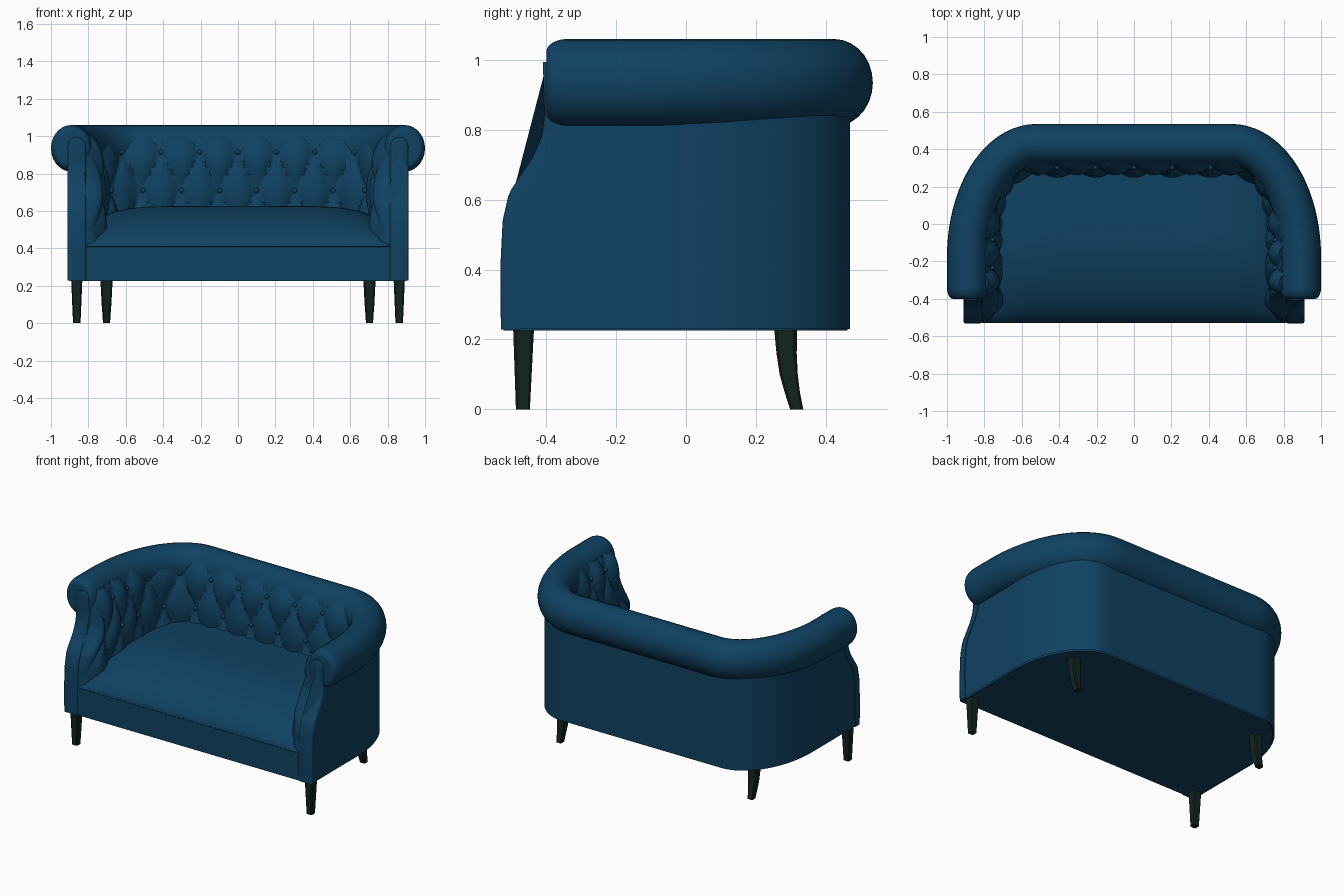
import bpy, bmesh, math
from mathutils import Vector

cube = bpy.data.objects.get("Cube")
if cube:
    bpy.data.objects.remove(cube, do_unlink=True)


def material(name, color, rough):
    m = bpy.data.materials.new(name)
    m.use_nodes = True
    m.diffuse_color = color
    bsdf = m.node_tree.nodes["Principled BSDF"]
    bsdf.inputs["Base Color"].default_value = color
    bsdf.inputs["Roughness"].default_value = rough
    return m


BLUE = material("blue fabric", (0.005, 0.054, 0.122, 1), 0.7)
DARK = material("dark wood", (0.006, 0.018, 0.015, 1), 0.5)


def finish(name, bm, mat, angle=40):
    bmesh.ops.recalc_face_normals(bm, faces=bm.faces)
    mesh = bpy.data.meshes.new(name)
    bm.to_mesh(mesh)
    bm.free()
    mesh.materials.append(mat)
    ob = bpy.data.objects.new(name, mesh)
    bpy.context.collection.objects.link(ob)
    bpy.ops.object.select_all(action="DESELECT")
    ob.select_set(True)
    bpy.context.view_layer.objects.active = ob
    bpy.ops.object.shade_smooth_by_angle(angle=math.radians(angle))
    return ob


def loft(name, rings, mat, angle=40, closed=True, caps=True):
    """Skin a list of point rings."""
    bm = bmesh.new()
    vs = [[bm.verts.new(p) for p in ring] for ring in rings]
    n = len(vs[0])
    for a, b in zip(vs, vs[1:]):
        for j in range(n if closed else n - 1):
            k = (j + 1) % n
            bm.faces.new((a[j], a[k], b[k], b[j]))
    if caps:
        bm.faces.new(vs[0])
        bm.faces.new(vs[-1])
    return finish(name, bm, mat, angle)


def u_path(hx, yb, rx, ry, yf, nb=50, nc=28, ns=40):
    """U-shaped plan: list of (point, outward normal, distance from back centre)."""
    half = [Vector(((hx - rx) * i / nb, yb, 0)) for i in range(nb)]
    for i in range(nc):
        a = math.pi / 2 * (1 - i / nc)
        half.append(Vector((hx - rx + rx * math.cos(a), yb - ry + ry * math.sin(a), 0)))
    for i in range(ns + 1):
        t = 1 - (1 - i / ns) ** 2
        half.append(Vector((hx, yb - ry + (yf - yb + ry) * t, 0)))
    pts = [Vector((-p.x, p.y, 0)) for p in half[:0:-1]] + half
    dist = [0]
    for a, b in zip(pts, pts[1:]):
        dist.append(dist[-1] + (b - a).length)
    out = []
    for i, p in enumerate(pts):
        d = (pts[min(i + 1, len(pts) - 1)] - pts[max(i - 1, 0)]).normalized()
        out.append((p, Vector((-d.y, d.x, 0)), dist[i] - dist[-1] / 2))
    return out


# Arm front outline: (height, front y)
OUTLINE = [(0.23, -0.52), (0.4, -0.522), (0.54, -0.515), (0.62, -0.497), (0.66, -0.47),
           (0.72, -0.43), (0.78, -0.403), (0.84, -0.395), (1.0, -0.4)]
FRONT = -0.525


def front_y(z):
    for (z0, y0), (z1, y1) in zip(OUTLINE, OUTLINE[1:]):
        if z <= z1:
            return y0 + (y1 - y0) * max(0, (z - z0) / (z1 - z0))
    return OUTLINE[-1][1]


def shear(p, z):
    k = min(max(p.y / FRONT, 0), 1)
    return Vector((p.x, p.y + (front_y(z) - FRONT) * k, z))


# Tufted shell: smooth outside wall, diamond-buttoned inside
STEP, ROW_HI, ROW_LO = 0.205, 0.915, 0.71
outer = u_path(0.908, 0.47, 0.32, 0.5, FRONT)
inner = u_path(0.74, 0.285, 0.2, 0.3, FRONT)
END = inner[-1][2]


def pad(sample, z):
    p, n, d = sample
    s = max(0, (z - 0.6) / 0.4)
    u, v = d / STEP, (z - ROW_HI) / (2 * (ROW_HI - ROW_LO))
    tuft = abs(math.sin(math.pi * (u + v)) * math.sin(math.pi * (u - v))) ** 0.5
    e = min((END - abs(d)) / 0.1, 1)
    edge = 1 - math.sqrt(max(0, 1 - (1 - e) ** 2))
    shift = 0.01 * s + 0.06 * s ** 5 + 0.07 * edge - 0.04 * tuft * (1 - edge)
    return shear(p + n * shift, z)


OUT_Z = [0.23 + 0.65 * i / 22 for i in range(23)]
IN_Z = [1.0 - 0.6 * i / 44 for i in range(45)]
rings = []
for o, i in zip(outer, inner):
    rings.append([shear(o[0], z) for z in OUT_Z] + [pad(i, z) for z in IN_Z])
loft("tufted_shell", rings, BLUE, 50)

# Fabric buttons
bm = bmesh.new()
for z, off in ((ROW_HI, 0), (ROW_LO, 0.5)):
    for k in range(-8, 9):
        d = (k + off) * STEP
        if abs(d) > END - 0.15:
            continue
        near = min(inner, key=lambda q: abs(q[2] - d))
        pos = pad((near[0], near[1], d), z) - near[1] * 0.008
        ball = bmesh.ops.create_uvsphere(bm, u_segments=10, v_segments=6, radius=0.014)
        bmesh.ops.translate(bm, vec=pos, verts=ball["verts"])
finish("buttons", bm, BLUE, 80)

# Rolled top running round the arms and back
roll = u_path(0.89, 0.425, 0.37, 0.6, -0.4, 20, 20, 24)
roll_end = roll[-1][2]
rings = []
for p, n, d in roll:
    q = 1 - min((roll_end - abs(d)) / 0.06, 1)
    k = 1 - 0.3 * (1 - math.sqrt(1 - q * q))
    ring = []
    for j in range(28):
        a = math.tau * j / 28
        ring.append(p + n * (0.11 * k * math.cos(a)) + Vector((0, 0, 0.935 + 0.125 * k * math.sin(a))))
    rings.append(ring)
loft("rolled_top", rings, BLUE, 60)

# Base block with closed underside
bm = bmesh.new()
plan = u_path(0.9, 0.462, 0.32, 0.5, -0.522, 4, 16, 4)
face = bm.faces.new([bm.verts.new((p.x, p.y, 0.226)) for p, n, d in plan])
ext = bmesh.ops.extrude_face_region(bm, geom=[face])
bmesh.ops.translate(bm, vec=(0, 0, 0.188),
                    verts=[g for g in ext["geom"] if isinstance(g, bmesh.types.BMVert)])
finish("base", bm, BLUE, 30)

# Domed seat cushion
rows = []
for i in range(33):
    y = -0.527 + 0.837 * (i / 32) ** 1.7
    t = min((y + 0.527) / 0.48, 1)
    g = (1 - (1 - t) ** 2) ** 0.62
    row = []
    for j in range(49):
        x = 0.815 * math.sin(math.pi * (j / 48 - 0.5))
        h = math.sqrt(max(0, 1 - abs(x / 0.82) ** 6))
        row.append((x, y, 0.415 + 0.212 * g * h))
    rows.append(row)
loft("seat", rows, BLUE, 70, closed=False, caps=False)

# Piping under the front edge of the seat
rings = [[(x, -0.523 + 0.006 * math.cos(math.tau * j / 8), 0.414 + 0.006 * math.sin(math.tau * j / 8))
          for j in range(8)] for x in (-0.812, 0.812)]
loft("seat_piping", rings, BLUE, 60)

# Arm front panels with arched tops
TOP, W, SOFT = 0.995, 0.05, 0.012
levels = [0.228 + (TOP - W - 0.228) * i / 32 for i in range(33)]
levels += [TOP - W + W * math.sin(math.pi / 2 * i / 8) for i in range(1, 9)]
for side, name in ((1, "left"), (-1, "right")):
    rings = []
    for z in levels:
        over = max(0, z - TOP + W)
        w = max(math.sqrt(max(0, W * W - over * over)), 0.004)
        s = min(SOFT, w * 0.5)
        y = front_y(z) - 0.01
        half = [(w, 0.055), (w, SOFT), (w - s * 0.3, SOFT * 0.3), (w - s, 0)]
        prof = half + [(-a, b) for a, b in half[::-1]]
        rings.append([(side * (0.862 + a), y + b, z) for a, b in prof])
    loft(name + "_arm_panel", rings, BLUE, 50)

# Legs: straight tapered at the front, swept back at the rear
FRONT_LEG = [(0.235, -0.465, 0.03), (0, -0.467, 0.02)]
REAR_LEG = [(0.235, 0.285, 0.033), (0.16, 0.288, 0.029), (0.1, 0.294, 0.026),
            (0.05, 0.304, 0.022), (0, 0.317, 0.019)]
for side, name in ((1, "left"), (-1, "right")):
    for end, x, spine in (("front", 0.862, FRONT_LEG), ("rear", 0.703, REAR_LEG)):
        rings = []
        for z, y, r in spine:
            c = r * 0.75
            corners = [(r, c), (c, r), (-c, r), (-r, c), (-r, -c), (-c, -r), (c, -r), (r, -c)]
            rings.append([(side * x + a, y + b, z) for a, b in corners])
        loft(name + "_" + end + "_leg", rings, DARK, 30)
